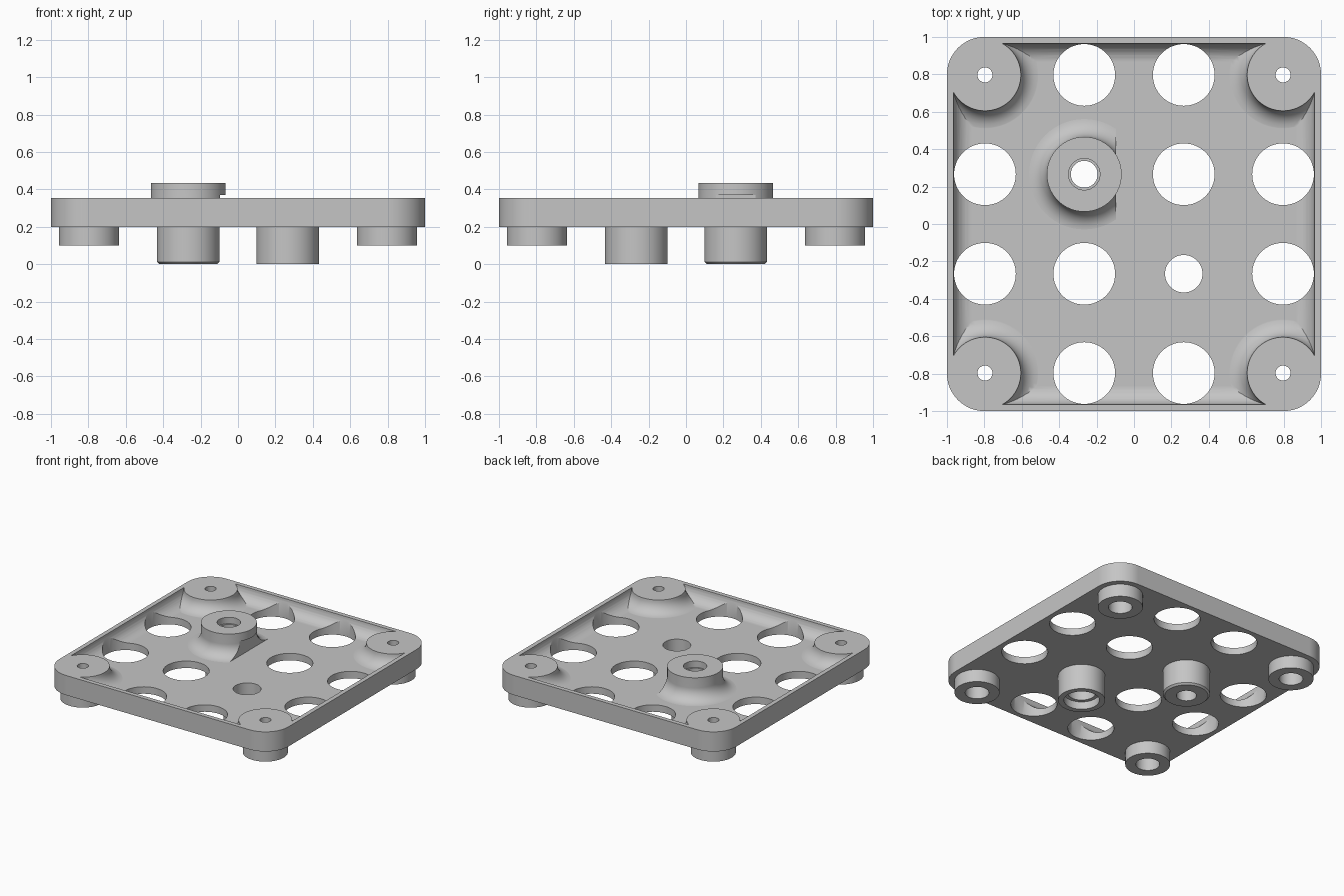
import bpy
import bmesh
import math

if "Cube" in bpy.data.objects:
    bpy.data.objects.remove(bpy.data.objects["Cube"], do_unlink=True)

# Main dimensions
BASE, FLOOR, RIM = 0.2, 0.255, 0.355      # underside, tray floor, rim heights
FILLET = RIM - FLOOR
NEAR, FAR = 0.266, 0.797                  # grid positions of the holes
HOLE = 0.165
SEG = 64

grey = bpy.data.materials.new("light_grey")
grey.use_nodes = True
colour = (0.56, 0.56, 0.56, 1)
grey.diffuse_color = colour
grey.node_tree.nodes["Principled BSDF"].inputs["Base Color"].default_value = colour


def loft(name, rings, closed=False):
    """Skin a stack of equal-sized rings; cap the ends, or wrap round into a tube."""
    bm = bmesh.new()
    loops = [[bm.verts.new(p) for p in ring] for ring in rings]
    pairs = list(zip(loops, loops[1:]))
    if closed:
        pairs.append((loops[-1], loops[0]))
    else:
        bm.faces.new(loops[0])
        bm.faces.new(loops[-1])
    n = len(loops[0])
    for a, b in pairs:
        for i in range(n):
            j = (i + 1) % n
            bm.faces.new((a[i], a[j], b[j], b[i]))
    bmesh.ops.recalc_face_normals(bm, faces=bm.faces)
    mesh = bpy.data.meshes.new(name)
    bm.to_mesh(mesh)
    bm.free()
    mesh.materials.append(grey)
    obj = bpy.data.objects.new(name, mesh)
    bpy.context.collection.objects.link(obj)
    return obj


def lathe(name, x, y, profile, closed=False):
    """Spin (radius, height) points round a vertical axis at x, y."""
    turn = [2 * math.pi * i / SEG for i in range(SEG)]
    return loft(name, [[(x + r * math.cos(a), y + r * math.sin(a), z) for a in turn]
                       for r, z in profile], closed)


def rounded_square(half, radius, z, steps=12):
    points = []
    for q in range(4):
        centre = math.pi / 4 + q * math.pi / 2
        cx = math.copysign(half - radius, math.cos(centre))
        cy = math.copysign(half - radius, math.sin(centre))
        for i in range(steps + 1):
            a = (q + i / steps) * math.pi / 2
            points.append((cx + radius * math.cos(a), cy + radius * math.sin(a), z))
    return points


def cut(target, cutter):
    """Subtract the cutter and discard it."""
    mod = target.modifiers.new("cut", "BOOLEAN")
    mod.operation, mod.solver, mod.object = "DIFFERENCE", "EXACT", cutter
    bpy.context.view_layer.objects.active = target
    bpy.ops.object.modifier_apply(modifier=mod.name)
    bpy.data.objects.remove(cutter, do_unlink=True)


def drill(target, x, y, r, z0=-1, z1=1):
    cut(target, lathe("drill", x, y, [(r, z0), (r, z1)]))


def flare(radius):
    """Concave foot of a post, from just under the floor up to rim height."""
    arc = []
    for i in range(9):
        a = math.radians(84) * (1 - i / 8)
        arc.append((radius + FILLET * (1 - math.cos(a)), RIM - FILLET * math.sin(a)))
    edge = arc[0][0] + 0.02
    return [(edge, FLOOR - 0.03), (edge, FLOOR - 0.0015)] + arc


CORNERS = [(sx, sy) for sx in (-1, 1) for sy in (-1, 1)]

# Tray body with rounded corners
tray = loft("tray", [rounded_square(1, 0.2, BASE), rounded_square(1, 0.2, RIM)])

# Pocket with a filleted floor, leaving a flared post in each corner
pocket_rings = []
for i in range(9):
    a = math.pi / 2 * i / 8
    inset = FILLET * (1 - math.sin(a))
    pocket_rings.append(rounded_square(0.965 - inset, 0.165 - inset,
                                       RIM - FILLET * math.cos(a)))
pocket_rings.append(rounded_square(0.965, 0.165, RIM + 0.2))
pocket = loft("pocket", pocket_rings)
for sx, sy in CORNERS:
    cut(pocket, lathe("post", sx * FAR, sy * FAR, flare(0.192) + [(0.192, 0.8)]))
cut(tray, pocket)

# Large holes in a four by four grid, except corners, boss and socket
BOSS, SOCKET = (-NEAR, NEAR), (NEAR, -NEAR)
GRID = (-FAR, -NEAR, NEAR, FAR)
for x in GRID:
    for y in GRID:
        if (x, y) in (BOSS, SOCKET) or (abs(x) == FAR and abs(y) == FAR):
            continue
        drill(tray, x, y, HOLE)
drill(tray, *BOSS, 0.15)
drill(tray, *SOCKET, 0.1)

# Screw holes with counterbores from below, and a tubular foot under each
parts = [tray]
for sx, sy in CORNERS:
    x, y = sx * FAR, sy * FAR
    drill(tray, x, y, 0.04)
    drill(tray, x, y, 0.085, 0, 0.29)
    name = ("front" if sy < 0 else "back") + ("_left" if sx > 0 else "_right") + "_foot"
    parts.append(lathe(name, x, y, [(0.085, 0.1), (0.161, 0.1),
                                    (0.161, BASE), (0.085, BASE)], True))

# Raised boss running through the tray to a chamfered peg
boss = lathe("boss", *BOSS, [(0.072, 0), (0.155, 0), (0.168, 0.013), (0.168, FLOOR - 0.03)]
             + flare(0.2) + [(0.2, 0.435), (0.084, 0.435), (0.084, 0.385), (0.072, 0.385)], True)
x0, x1, y0, y1 = -0.097, 0.2, -0.1, 0.7
cut(boss, loft("notch", [[(x0, y0, z), (x1, y0, z), (x1, y1, z), (x0, y1, z)]
                         for z in (FLOOR - 0.04, 0.37)]))
parts.append(boss)

# Socket under the small hole, with an inner shelf
parts.append(lathe("socket", *SOCKET, [(0.127, 0), (0.168, 0), (0.168, BASE), (0.1, BASE),
                                       (0.1, 0.06), (0.127, 0.06)], True))

# Smooth curved faces, keep edges crisp and flats flat
for obj in parts:
    bpy.ops.object.select_all(action="DESELECT")
    obj.select_set(True)
    bpy.context.view_layer.objects.active = obj
    bpy.ops.object.shade_smooth_by_angle(angle=math.radians(30))
    mod = obj.modifiers.new("flat_normals", "WEIGHTED_NORMAL")
    mod.keep_sharp = True
